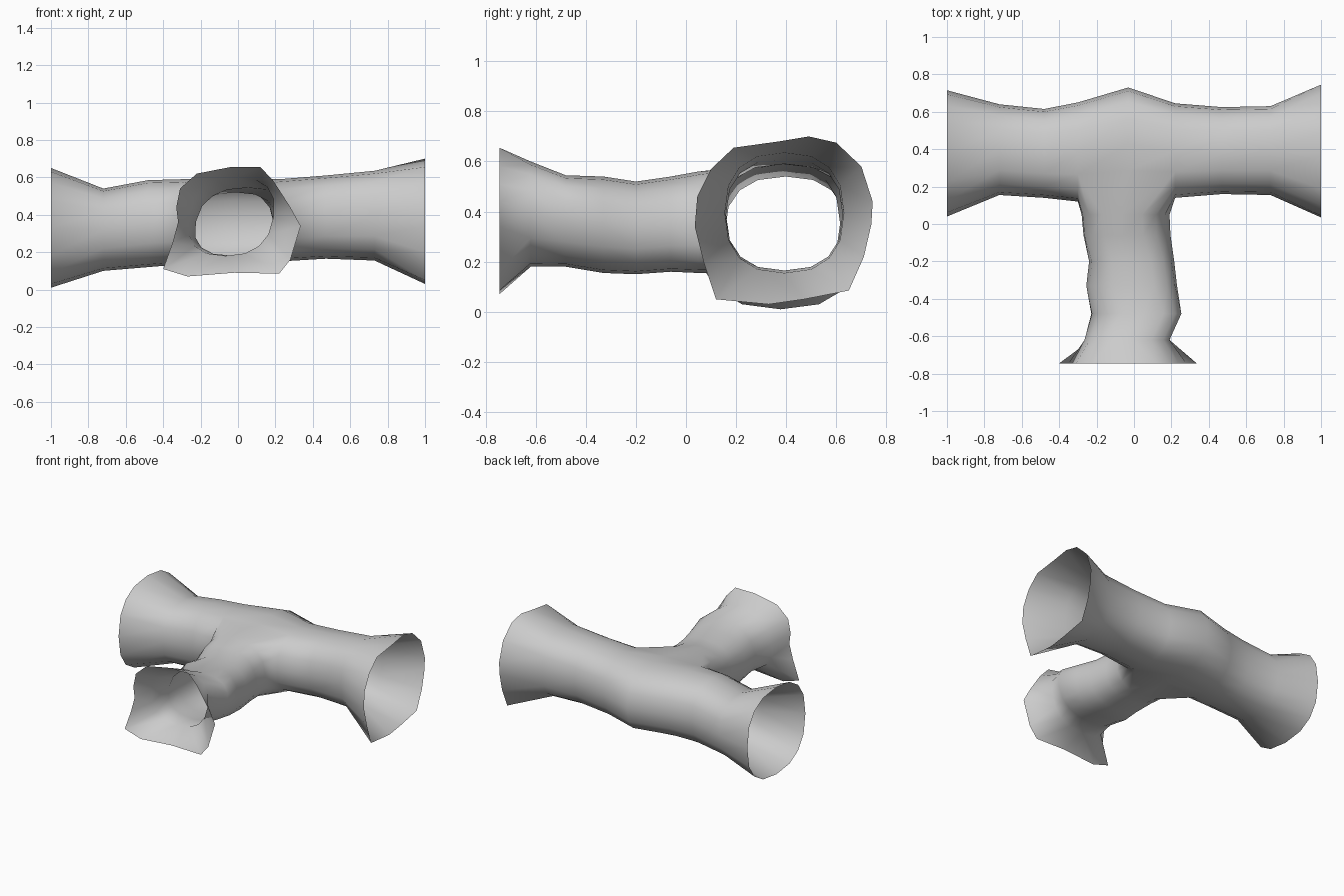
import bpy
import bmesh
import math

SIDES = 16
QUARTER = SIDES // 4

cube = bpy.data.objects.get("Cube")
if cube:
    bpy.data.objects.remove(cube, do_unlink=True)


def rounded_ring(low, high, bottom, top, lean=0):
    """Rounded-square outline as (across, height) pairs, starting at the +across side."""
    points = []
    for i in range(SIDES):
        angle = math.tau * i / SIDES
        c, s = math.cos(angle), math.sin(angle)
        c_soft = math.copysign(abs(c) ** 0.82, c)
        s_soft = math.copysign(abs(s) ** 0.82, s)
        across = (low + high) / 2 + (high - low) / 2 * c_soft + lean * s_soft
        height = (bottom + top) / 2 + (top - bottom) / 2 * s_soft
        points.append((across, height))
    return points


bm = bmesh.new()

# Main passage: x, front y, back y, bottom z, top z
main_stations = [
    (-1, .04, .715, .01, .65),
    (-.72, .155, .64, .1, .54),
    (-.48, .14, .615, .12, .585),
    (-.3, .12, .65, .135, .59),
    (-.03, .12, .73, .14, .6),
    (.22, .14, .645, .15, .59),
    (.47, .16, .625, .165, .61),
    (.73, .155, .63, .155, .635),
]
main_rings = []
for x, front, back, bottom, top in main_stations:
    outline = rounded_ring(back, front, bottom, top)
    main_rings.append([bm.verts.new((x, y, z)) for y, z in outline])

# Flared, uneven mouth at the left end
left_mouth = [
    (.035, .34), (.045, .46), (.1, .57), (.19, .655),
    (.37, .68), (.49, .7), (.6, .675), (.7, .58),
    (.745, .44), (.74, .35), (.71, .22), (.65, .085),
    (.47, .05), (.33, .03), (.12, .05), (.07, .2),
]
main_rings.append([bm.verts.new((1, y, z)) for y, z in left_mouth])

# Rows within this reach of the front are left open at the junction
REACH = QUARTER - 1
JOIN = 4


def in_opening(station, row):
    signed_row = row if row < SIDES // 2 else row - SIDES
    return station in (JOIN - 1, JOIN) and -REACH <= signed_row < REACH


for j in range(len(main_rings) - 1):
    a, b = main_rings[j], main_rings[j + 1]
    for i in range(SIDES):
        k = (i + 1) % SIDES
        if not in_opening(j, i):
            bm.faces.new((a[i], b[i], b[k], a[k]))

# Rim of the opening, ordered like a side passage ring
collar = [None] * SIDES
for row in range(-REACH, REACH + 1):
    collar[row % SIDES] = main_rings[JOIN + 1][row % SIDES]
    collar[(SIDES // 2 - row) % SIDES] = main_rings[JOIN - 1][row % SIDES]
collar[QUARTER] = main_rings[JOIN][REACH]
collar[-QUARTER] = main_rings[JOIN][-REACH]

# Side passage: y, low x, high x, bottom z, top z, lean
side_stations = [
    (.05, -.28, .19, .155, .56, -.02),
    (-.06, -.27, .195, .16, .54, -.02),
    (-.2, -.24, .215, .15, .52, 0),
    (-.33, -.255, .23, .155, .54, .01),
    (-.48, -.225, .25, .18, .545, .04),
    (-.62, -.265, .19, .18, .6, .03),
]
side_rings = [collar]
for y, low, high, bottom, top, lean in side_stations:
    outline = rounded_ring(low, high, bottom, top, lean)
    side_rings.append([bm.verts.new((x, y, z)) for x, z in outline])

# Flared, uneven mouth at the front
front_mouth = [
    (.335, .34), (.28, .44), (.235, .51), (.19, .58),
    (.12, .655), (-.04, .655), (-.22, .62), (-.31, .54),
    (-.33, .44), (-.32, .36), (-.35, .25), (-.4, .11),
    (-.27, .07), (-.02, .09), (.22, .085), (.28, .16),
]
side_rings.append([bm.verts.new((x, -.745, z)) for x, z in front_mouth])

for a, b in zip(side_rings, side_rings[1:]):
    for i in range(SIDES):
        k = (i + 1) % SIDES
        bm.faces.new((a[i], a[k], b[k], b[i]))

# Drop the unused points inside the opening
bmesh.ops.delete(bm, geom=[v for v in bm.verts if not v.link_faces], context='VERTS')
for face in bm.faces:
    face.smooth = True

mesh = bpy.data.meshes.new("tunnel_junction")
bm.to_mesh(mesh)
bm.free()

# Plain grey rock
grey = bpy.data.materials.new("light_grey")
grey.use_nodes = True
colour = (.6, .6, .6, 1)
grey.diffuse_color = colour
grey.node_tree.nodes["Principled BSDF"].inputs["Base Color"].default_value = colour
mesh.materials.append(grey)

tunnel = bpy.data.objects.new("tunnel_junction", mesh)
bpy.context.collection.objects.link(tunnel)
